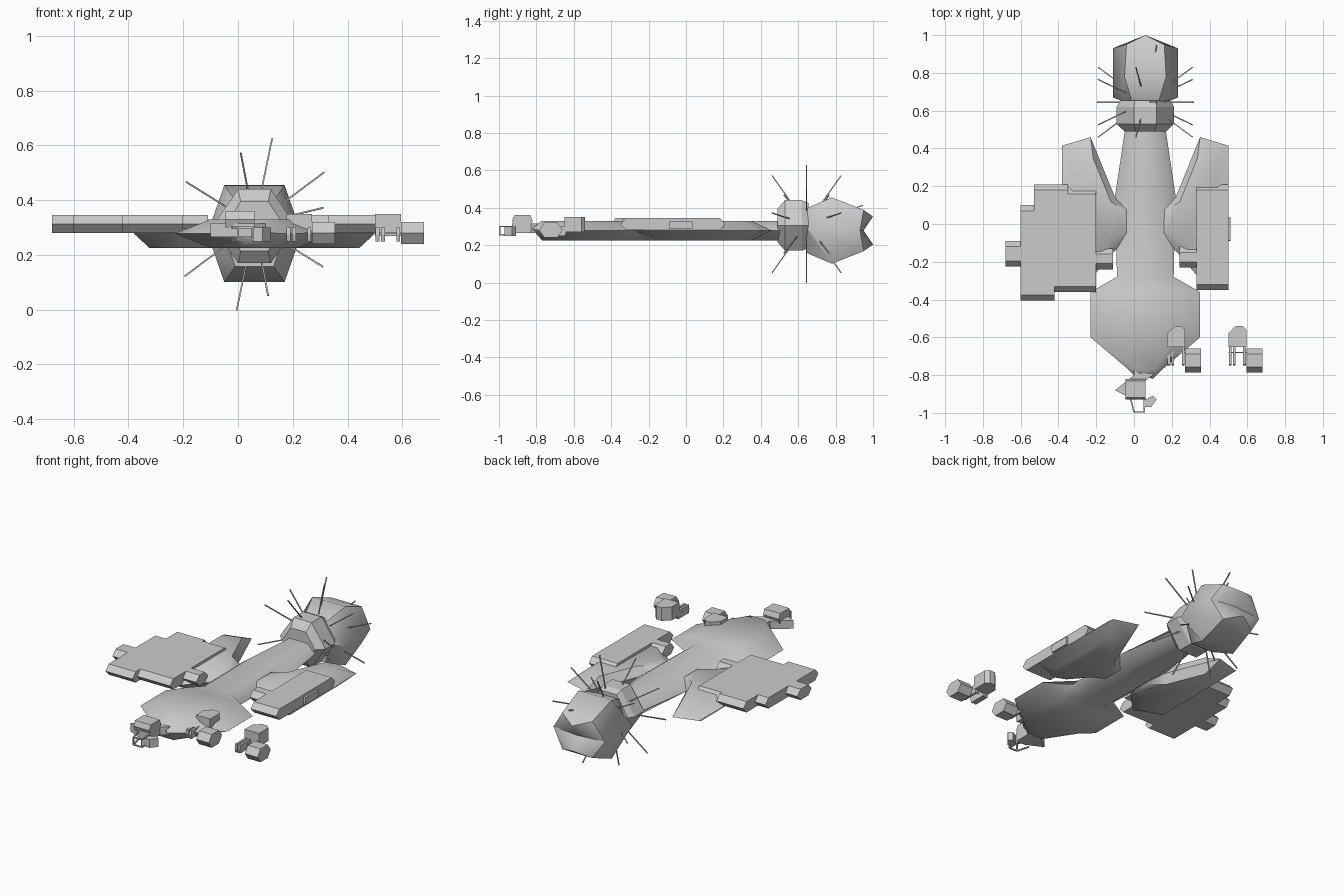
import bpy, bmesh, math
from mathutils import Vector

if "Cube" in bpy.data.objects:
    bpy.data.objects.remove(bpy.data.objects["Cube"])

CX = 0.06  # centre line of the ship


def make(name, verts, faces, smooth=None):
    bm = bmesh.new()
    vs = [bm.verts.new(v) for v in verts]
    for f in faces:
        bm.faces.new([vs[i] for i in f])
    bmesh.ops.recalc_face_normals(bm, faces=bm.faces)
    me = bpy.data.meshes.new(name)
    bm.to_mesh(me)
    bm.free()
    ob = bpy.data.objects.new(name, me)
    bpy.context.collection.objects.link(ob)
    if smooth:
        bpy.ops.object.select_all(action='DESELECT')
        ob.select_set(True)
        bpy.context.view_layer.objects.active = ob
        bpy.ops.object.shade_smooth_by_angle(angle=math.radians(smooth))
    return ob


def bridge(rings):
    n = len(rings[0])
    verts = [p for r in rings for p in r]
    faces = [(k*n+i, k*n+(i+1) % n, (k+1)*n+(i+1) % n, (k+1)*n+i)
             for k in range(len(rings)-1) for i in range(n)]
    return verts, faces, n


def loft(name, rings, smooth=None):
    verts, faces, n = bridge(rings)
    last = len(verts) - n
    faces += [tuple(range(n)), tuple(range(last, last+n))]
    return make(name, verts, faces, smooth)


def hexring(ym, w, yt, t, h, zc):
    # six-sided section: side points at ym, top and bottom points at yt
    return [(CX-w, ym, zc), (CX-t, yt, zc+h), (CX+t, yt, zc+h),
            (CX+w, ym, zc), (CX+t, yt, zc-h), (CX-t, yt, zc-h)]


def slab(name, x0, x1, y0, y1, z0=0.28, z1=0.345, c=0.03):
    # block with pointed front and back edges
    m = (z0+z1)/2
    prof = [(y0, m), (y0+c, z1), (y1-c, z1), (y1, m), (y1-c, z0), (y0+c, z0)]
    return loft(name, [[(x, y, z) for y, z in prof] for x in (x0, x1)])


def rod(name, a, b, r=0.004):
    a, b = Vector(a), Vector(b)
    d = (b-a).normalized()
    u = d.orthogonal().normalized()
    v = d.cross(u)
    loft(name, [[p+r*(math.cos(k*math.pi/2)*u+math.sin(k*math.pi/2)*v)
                 for k in range(4)] for p in (a, b)])


def prism(name, outline, z0, z1):
    loft(name, [[(x, y, z) for x, y in outline] for z in (z0, z1)])


# Main hull: tapered neck, waist and broad head
stations = [(0.55, 0.10), (0.15, 0.16), (-0.28, 0.15), (-0.36, 0.29),
            (-0.60, 0.29), (-0.77, 0.09)]
hull = [hexring(y, w, y, w*0.55, 0.052, 0.278) for y, w in stations]
hull.append(hexring(-0.82, 0.04, -0.80, 0.02, 0.025, 0.285))
loft("hull", hull, 50)

# Paired wings growing from the waist
for s, side in ((-1, "left"), (1, "right")):
    out = [(0.06, 0.08), (0.16, 0.14), (0.29, 0.46), (0.44, 0.415),
           (0.44, -0.22), (0.28, -0.28), (0.16, -0.14), (0.06, -0.08)]
    rings = []
    for k, z in ((0.72, 0.226), (1, 0.278), (0.72, 0.33)):
        rings.append([(CX+s*(0.24+(x-0.24)*k), 0.06+(y-0.06)*k, z) for x, y in out])
    loft(side + "_wing", rings, 50)

# Engine globe with a notched rear mouth
zc = 0.278
verts, faces, n = bridge([hexring(0.645, 0.11, 0.645, 0.07, 0.12, zc),
                          hexring(0.67, 0.172, 0.78, 0.11, 0.177, zc),
                          hexring(0.93, 0.172, 0.95, 0.10, 0.11, zc)])
faces.append(tuple(range(6)))
verts += [(CX, 1.0, zc+0.075), (CX, 1.0, zc-0.075), (CX, 0.95, zc)]
T, B, C = 18, 19, 20
ml, tl, tr, mr, br, bl = range(12, 18)
faces += [(tl, tr, T), (ml, tl, T), (tr, mr, T), (br, bl, B), (bl, ml, B),
          (mr, br, B), (ml, T, C), (T, mr, C), (ml, C, B), (B, C, mr)]
make("engine_globe", verts, faces, 50)

# Collar joining neck and globe
loft("collar", [hexring(y, w, y, t, h, 0.305) for y, w, t, h in
                ((0.49, 0.11, 0.05, 0.09), (0.53, 0.152, 0.06, 0.135),
                 (0.62, 0.152, 0.06, 0.135), (0.655, 0.13, 0.055, 0.12))])

# Radiating antenna spikes, each with its opposite
dirs = [(0.065, 0, 0.315), (0.255, 0, 0.19)]
for m in (-1, 1):
    dirs += [(-0.05, m*0.185, 0.26), (0.25, m*0.12, -0.155), (0.25, m*0.185, 0.06)]
dirs.append((0.06, 0.30, 0.10))
ctr = Vector((CX, 0.645, 0.312))
for i, d in enumerate(dirs):
    for m in (-1, 1):
        if i == len(dirs)-1 and m < 0:
            continue
        v = Vector(d)*m
        rod("antenna", ctr+v*0.4, ctr+v)

# Cargo decks on both sides
for a in ((-0.60, -0.42, -0.405, 0.10), (-0.53, -0.35, -0.35, 0.21),
          (-0.42, -0.20, -0.36, 0.19), (-0.20, -0.11, -0.24, -0.13),
          (-0.68, -0.60, -0.225, -0.09)):
    slab("left_deck", *a)
for a in ((0.33, 0.50, -0.35, 0.21), (0.24, 0.33, -0.23, -0.12)):
    slab("right_deck", *a)
slab("deck_hatch", 0.50, 0.512, -0.09, 0.035, 0.285, 0.33, 0.002)


# Small tugs: cabin, prongs, crossbar and side engine
def tug(x, z):
    prism("tug_cabin", [(x, -0.65), (x+0.095, -0.65), (x+0.095, -0.56),
                        (x+0.075, -0.54), (x+0.04, -0.54), (x, -0.58)], z, z+0.08)
    for dx in (0.01, 0.03, 0.085):
        slab("tug_prong", x+dx-0.007, x+dx+0.007, -0.75, -0.64, z-0.02, z+0.03, 0.005)
    rod("tug_crossbar", (x, -0.68, z+0.01), (x+0.1, -0.68, z+0.01))
    slab("tug_engine", x+0.095, x+0.18, -0.785, -0.66, z-0.03, z+0.05, 0.028)


tug(0.50, 0.27)
tug(0.175, 0.27)

# Nose craft docked at the bow
prism("nose_craft", [(-0.10, -0.88), (0.0, -0.93), (0.06, -0.93), (0.06, -0.83),
                     (0.10, -0.80), (0.10, -0.74), (0.0, -0.75), (0.0, -0.80)],
      0.265, 0.315)
slab("nose_cabin", -0.045, 0.06, -0.93, -0.82, 0.30, 0.36, 0.012)
frame = [(-0.02, -0.92), (0.0, -0.995), (0.055, -0.995), (0.055, -0.92)]
for z in (0.255, 0.30):
    for p, q in zip(frame, frame[1:]):
        rod("nose_frame", (*p, z), (*q, z), 0.005)
for p in frame[1:3]:
    rod("nose_strut", (*p, 0.255), (*p, 0.30), 0.005)
prism("nose_pod", [(0.05, -0.97), (0.09, -0.97), (0.12, -0.93), (0.10, -0.91),
                   (0.06, -0.93)], 0.25, 0.30)
